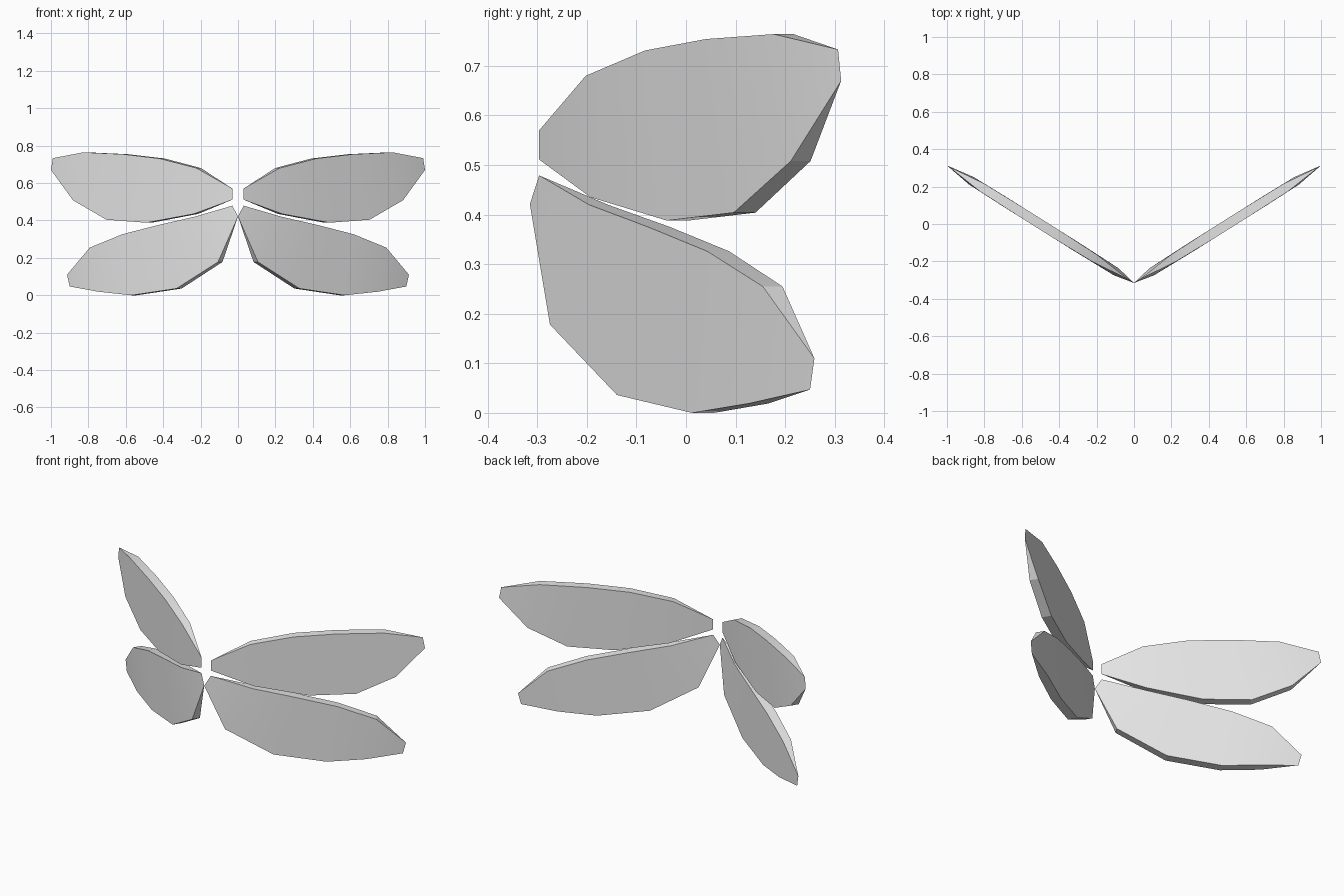
import bpy
import bmesh
import math
from mathutils import Vector

cube = bpy.data.objects.get("Cube")
if cube:
    bpy.data.objects.remove(cube, do_unlink=True)

# One pale grey for every wing
grey = bpy.data.materials.new("pale grey")
grey.use_nodes = True
colour = (0.8, 0.8, 0.8, 1.0)
grey.diffuse_color = colour
grey.node_tree.nodes["Principled BSDF"].inputs["Base Color"].default_value = colour

# Wings sweep back along a vertical plane y = ROOT_Y + SLOPE * x
ROOT_Y, SLOPE = -0.315, 0.628
NORMAL = Vector((SLOPE, -1, 0)).normalized()
# Half thickness at each rib, closing to nothing at root and tip
HALF = [0, 0.0225, 0.026, 0.026, 0.0235, 0]

# Upper and lower edge of each wing, root to tip, as (x, z)
UPPER_TOP = [(0.03, 0.57), (0.21, 0.68), (0.405, 0.731),
             (0.6, 0.754), (0.815, 0.764), (0.99, 0.733)]
UPPER_BOTTOM = [(0.03, 0.511), (0.225, 0.435), (0.475, 0.388),
                (0.69, 0.404), (0.87, 0.508), (1.0, 0.67)]
LOWER_TOP = [(0.03, 0.479), (0.22, 0.42), (0.415, 0.375),
             (0.605, 0.326), (0.78, 0.255), (0.914, 0.11)]
LOWER_BOTTOM = [(0.0, 0.421), (0.095, 0.178), (0.315, 0.036),
                (0.556, 0.0), (0.735, 0.019), (0.9, 0.047)]


def wing(name, top, bottom, side):
    """Lens-shaped wing: ribs joined by front, back, top and bottom strips."""
    bm = bmesh.new()
    ribs = []
    for t, b, half in zip(top, bottom, HALF):
        rib = []
        for (x, z), sign in ((t, 1), (b, 1), (b, -1), (t, -1)):
            p = Vector((x, ROOT_Y + SLOPE * x, z)) + NORMAL * half * sign
            rib.append(bm.verts.new((p.x * side, p.y, p.z)))
        ribs.append(rib)
    for a, b in zip(ribs, ribs[1:]):
        for i in range(4):
            j = (i + 1) % 4
            bm.faces.new((a[i], a[j], b[j], b[i]))
    # Weld the knife edges at root and tip
    bmesh.ops.remove_doubles(bm, verts=bm.verts, dist=0.0005)
    bmesh.ops.recalc_face_normals(bm, faces=bm.faces)
    mesh = bpy.data.meshes.new(name)
    bm.to_mesh(mesh)
    bm.free()
    mesh.materials.append(grey)
    obj = bpy.data.objects.new(name, mesh)
    bpy.context.collection.objects.link(obj)
    return obj


wings = []
for label, side in (("left", 1), ("right", -1)):
    wings.append(wing("upper_wing_" + label, UPPER_TOP, UPPER_BOTTOM, side))
    wings.append(wing("lower_wing_" + label, LOWER_TOP, LOWER_BOTTOM, side))

# Smooth the broad faces, keep the rims sharp
bpy.ops.object.select_all(action='DESELECT')
for obj in wings:
    obj.select_set(True)
bpy.context.view_layer.objects.active = wings[0]
bpy.ops.object.shade_smooth_by_angle(angle=math.radians(20))
